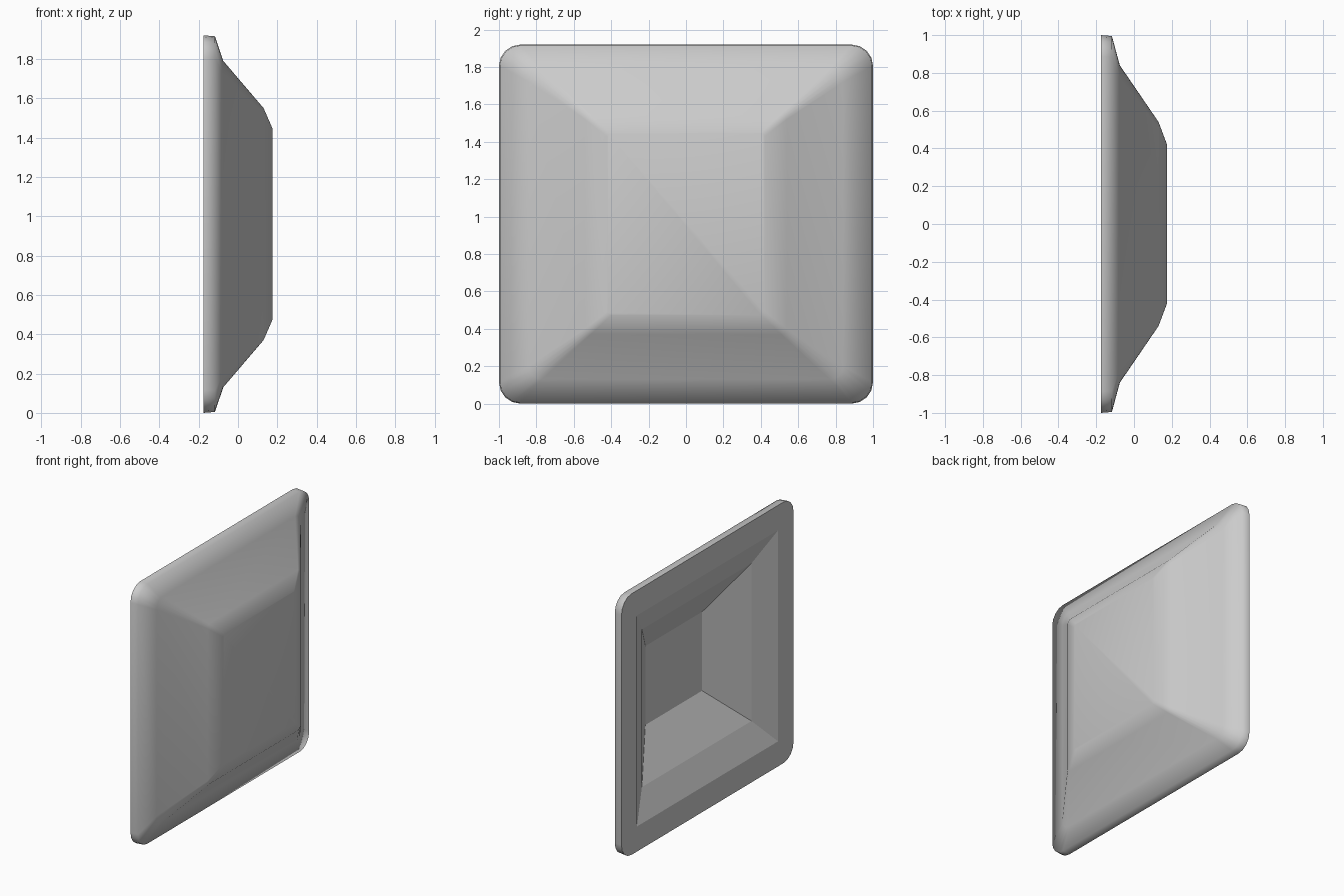
import bpy, bmesh, math

if "Cube" in bpy.data.objects:
    bpy.data.objects.remove(bpy.data.objects["Cube"])

CZ = 0.96      # height of the panel centre
SEG = 4        # segments per rounded corner
N = 4 * (SEG + 1)

bm = bmesh.new()


def rounded_ring(x, hy, hz, r):
    """Rounded rectangle of vertices in the plane x."""
    ring = []
    for q, (sy, sz) in enumerate(((1, 1), (-1, 1), (-1, -1), (1, -1))):
        for k in range(SEG + 1):
            a = math.pi / 2 * (q + k / SEG)
            ring.append(bm.verts.new((x, sy * (hy - r) + r * math.cos(a),
                                      CZ + sz * (hz - r) + r * math.sin(a))))
    return ring


def square_ring(x, hy, hz):
    return [bm.verts.new((x, sy * hy, CZ + sz * hz))
            for sy, sz in ((1, 1), (-1, 1), (-1, -1), (1, -1))]


def skin(a, b, smooth):
    n = len(a)
    for i in range(n):
        j = (i + 1) % n
        bm.faces.new((a[i], a[j], b[j], b[i])).smooth = smooth


# Smooth raised front: x, half width, half height, corner radius
outer = [rounded_ring(*p) for p in (
    (-0.175, 1.0, 0.96, 0.115),
    (-0.117, 0.995, 0.955, 0.11),
    (-0.075, 0.84, 0.83, 0.07),
    (0.13, 0.54, 0.59, 0.03),
    (0.175, 0.42, 0.487, 0.02))]
for a, b in zip(outer, outer[1:]):
    skin(a, b, True)
bm.faces.new(outer[-1]).smooth = True

# Flat-shaded stepped recess in the back
inner = [square_ring(*p) for p in (
    (-0.175, 0.82, 0.776),
    (-0.087, 0.637, 0.58),
    (0.10, 0.33, 0.29))]
for a, b in zip(inner, inner[1:]):
    skin(a, b, False)
bm.faces.new(inner[-1])

# Flat back rim joining the rounded outline to the square opening
back = outer[0]
for q in range(4):
    s = q * (SEG + 1)
    for k in range(SEG):
        bm.faces.new((back[s + k], back[s + k + 1], inner[0][q]))
    bm.faces.new((back[s + SEG], back[(s + SEG + 1) % N],
                  inner[0][(q + 1) % 4], inner[0][q]))

bmesh.ops.recalc_face_normals(bm, faces=bm.faces[:])
mesh = bpy.data.meshes.new("raised_panel")
bm.to_mesh(mesh)
bm.free()
panel = bpy.data.objects.new("raised_panel", mesh)
bpy.context.collection.objects.link(panel)
